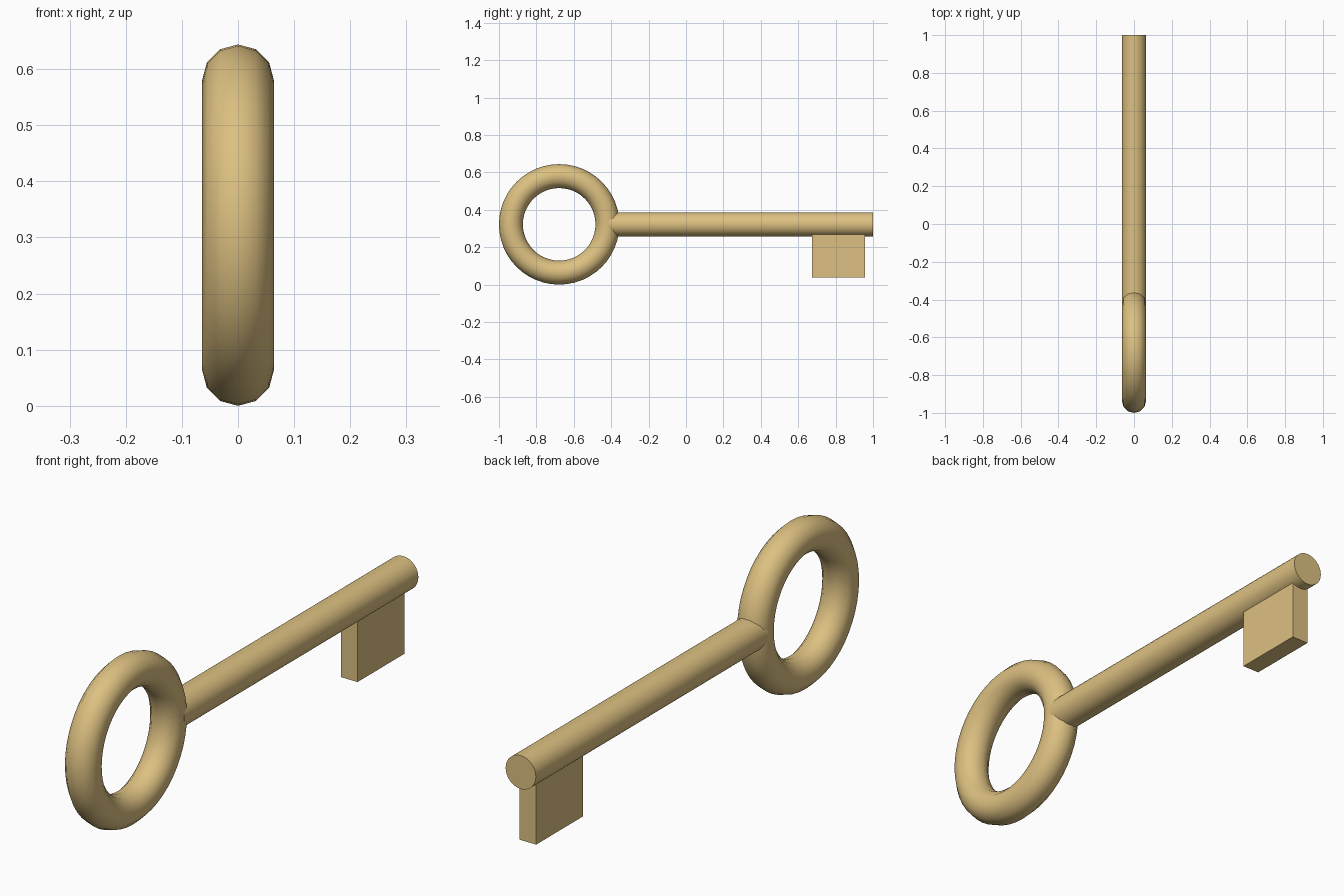
import bpy
from math import pi, radians

if "Cube" in bpy.data.objects:
    bpy.data.objects.remove(bpy.data.objects["Cube"])

R = 0.064          # radius shared by ring tube and shaft
RING = 0.258       # ring centre-line radius
Y0 = -1 + RING + R # ring centre
Z0 = RING + R      # axis height

brass = bpy.data.materials.new("brass")
brass.diffuse_color = (0.72, 0.53, 0.22, 1)
brass.use_nodes = True
brass.node_tree.nodes["Principled BSDF"].inputs["Base Color"].default_value = brass.diffuse_color


def finish(name, smooth=True):
    ob = bpy.context.object
    ob.name = name
    ob.data.materials.append(brass)
    bpy.ops.object.transform_apply(location=False, rotation=True, scale=True)
    if smooth:
        bpy.ops.object.shade_smooth_by_angle(angle=radians(40))
    return ob


# Ring-shaped handle
bpy.ops.mesh.primitive_torus_add(major_segments=48, minor_segments=12,
                                 major_radius=RING, minor_radius=R,
                                 location=(0, Y0, Z0), rotation=(0, pi / 2, 0))
finish("ring_handle")

# Round shaft, starting inside the ring tube
start, end = Y0 + RING + 0.005, 1.0
bpy.ops.mesh.primitive_cylinder_add(vertices=32, radius=R, depth=end - start,
                                    location=(0, (start + end) / 2, Z0),
                                    rotation=(pi / 2, 0, 0))
finish("shaft")

# Flat bit hanging below the far end, sunk into the shaft
y1, y2, z1, z2 = 0.673, 0.957, 0.038, Z0 - 0.03
bpy.ops.mesh.primitive_cube_add(size=1, location=(0, (y1 + y2) / 2, (z1 + z2) / 2))
bpy.context.object.scale = (0.071, y2 - y1, z2 - z1)
finish("bit", smooth=False)
